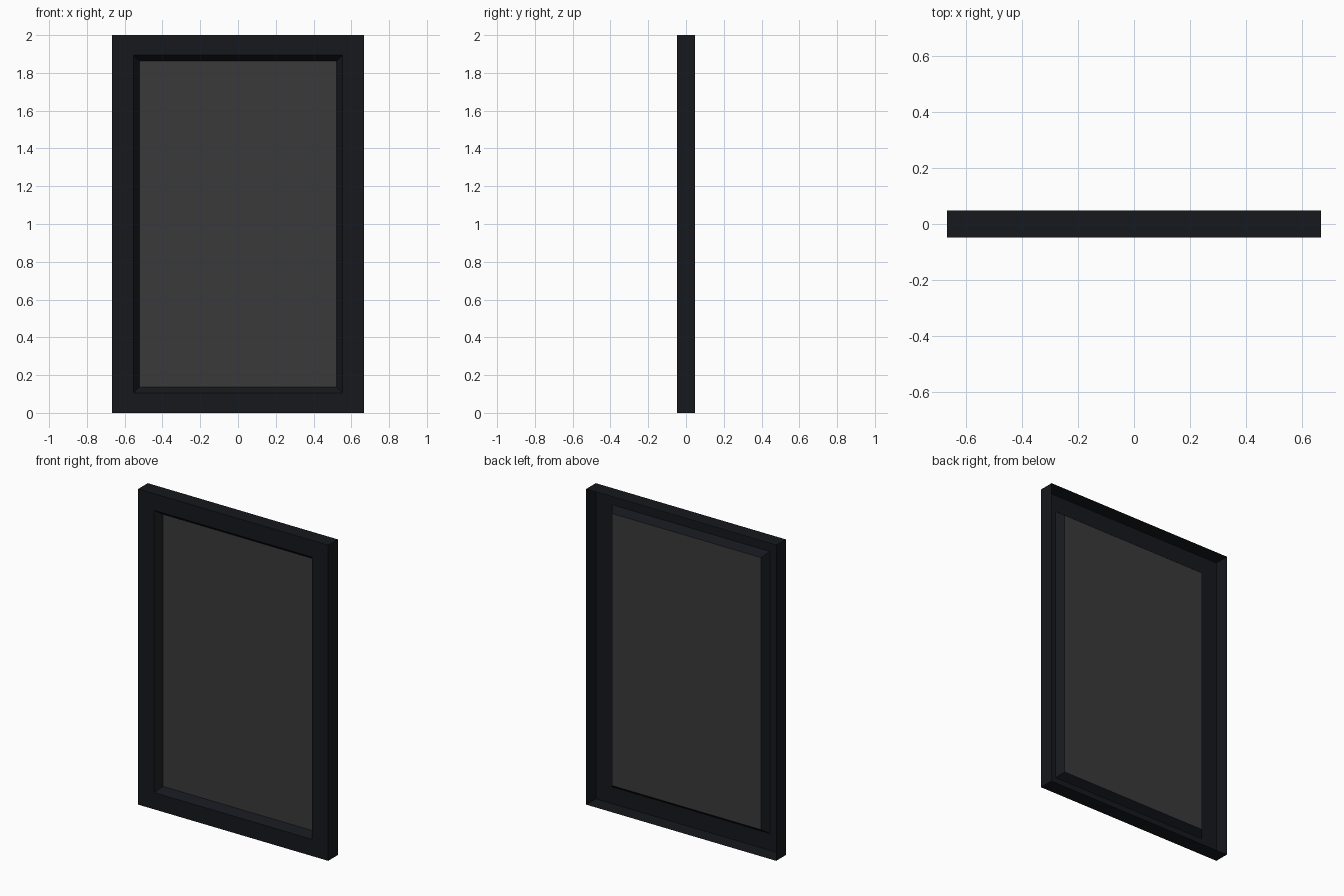
import bpy
import bmesh

if "Cube" in bpy.data.objects:
    bpy.data.objects.remove(bpy.data.objects["Cube"])


def material(name, rgb):
    m = bpy.data.materials.new(name)
    m.diffuse_color = (*rgb, 1)
    m.use_nodes = True
    m.node_tree.nodes["Principled BSDF"].inputs["Base Color"].default_value = m.diffuse_color
    return m


def make_object(name, bm, mat):
    mesh = bpy.data.meshes.new(name)
    bm.to_mesh(mesh)
    bm.free()
    mesh.materials.append(mat)
    obj = bpy.data.objects.new(name, mesh)
    bpy.context.collection.objects.link(obj)
    return obj


def rect_loop(bm, half_x, half_z, y):
    corners = ((-1, -1), (1, -1), (1, 1), (-1, 1))
    return [bm.verts.new((sx * half_x, y, 1 + sz * half_z)) for sx, sz in corners]


black = material("frame_black", (0.008, 0.009, 0.012))
grey = material("panel_grey", (0.042, 0.042, 0.042))

W, H = 0.666, 1.0         # outer half width and half height
FRONT, BACK = -0.048, 0.048
PANEL_Y = -0.006

# Open-backed frame shell: outer wall, front face, sloped inner lip
profile = [(0, BACK), (0, FRONT), (0.112, FRONT), (0.144, PANEL_Y)]  # inset, y
bm = bmesh.new()
loops = [rect_loop(bm, W - i, H - i + (0.006 if i else 0), y) for i, y in profile]
for a, b in zip(loops, loops[1:]):
    for k in range(4):
        n = (k + 1) % 4
        bm.faces.new((a[k], a[n], b[n], b[k]))
make_object("frame", bm, black)

# Flat panel closing the opening
bm = bmesh.new()
bm.faces.new(rect_loop(bm, W - 0.144, H - 0.138, PANEL_Y))
make_object("panel", bm, grey)
